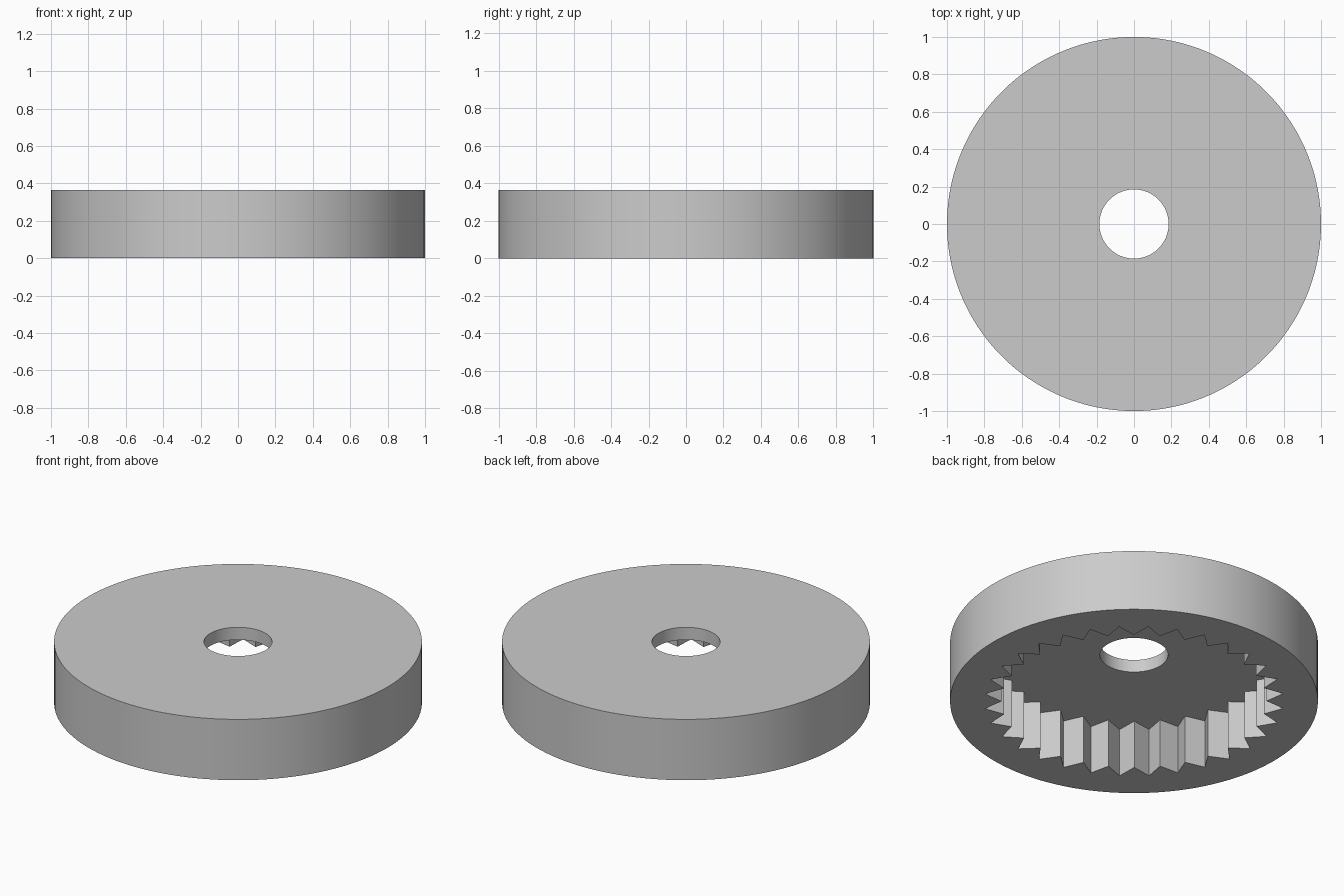
import bpy
import bmesh
from math import cos, sin, tau, radians

cube = bpy.data.objects.get("Cube")
if cube:
    bpy.data.objects.remove(cube)

TEETH = 32
SEGMENTS = TEETH * 4
PHASE = radians(-0.75)
HEIGHT, POCKET = 0.365, 0.29
RIM, HOLE = 1.0, 0.185
TOOTH_ROOT, TOOTH_TIP = 0.815, 0.72


def polar(radius, step):
    angle = PHASE + tau * step / SEGMENTS
    return radius * cos(angle), radius * sin(angle)


def circle(radius):
    return [polar(radius, i) for i in range(SEGMENTS)]


def toothed_ring():
    # Straight-sided internal teeth: root, midpoint, tip, midpoint
    points = []
    for i in range(0, SEGMENTS, 4):
        corners = [polar(TOOTH_ROOT, i), polar(TOOTH_TIP, i + 2), polar(TOOTH_ROOT, i + 4)]
        for a, b in zip(corners, corners[1:]):
            points += [a, ((a[0] + b[0]) / 2, (a[1] + b[1]) / 2)]
    return points


# Closed cross-section: outer wall, top, bore, pocket ceiling, teeth, underside
bm = bmesh.new()
sections = [
    (circle(RIM), 0), (circle(RIM), HEIGHT),
    (circle(HOLE), HEIGHT), (circle(HOLE), POCKET),
    (toothed_ring(), POCKET), (toothed_ring(), 0),
]
rings = [[bm.verts.new((x, y, z)) for x, y in points] for points, z in sections]
for lower, upper in zip(rings, rings[1:] + rings[:1]):
    for i in range(SEGMENTS):
        j = (i + 1) % SEGMENTS
        bm.faces.new((lower[i], lower[j], upper[j], upper[i]))
bmesh.ops.recalc_face_normals(bm, faces=bm.faces)

mesh = bpy.data.meshes.new("internal_gear_cap")
bm.to_mesh(mesh)
bm.free()
cap = bpy.data.objects.new("internal_gear_cap", mesh)
bpy.context.collection.objects.link(cap)

# Plain grey finish
grey = bpy.data.materials.new("light_grey")
grey.use_nodes = True
colour = (0.6, 0.6, 0.6, 1)
grey.diffuse_color = colour
grey.node_tree.nodes["Principled BSDF"].inputs["Base Color"].default_value = colour
mesh.materials.append(grey)

# Smooth round walls, crisp teeth and rims
bpy.ops.object.select_all(action="DESELECT")
cap.select_set(True)
bpy.context.view_layer.objects.active = cap
bpy.ops.object.shade_smooth_by_angle(angle=radians(30))
